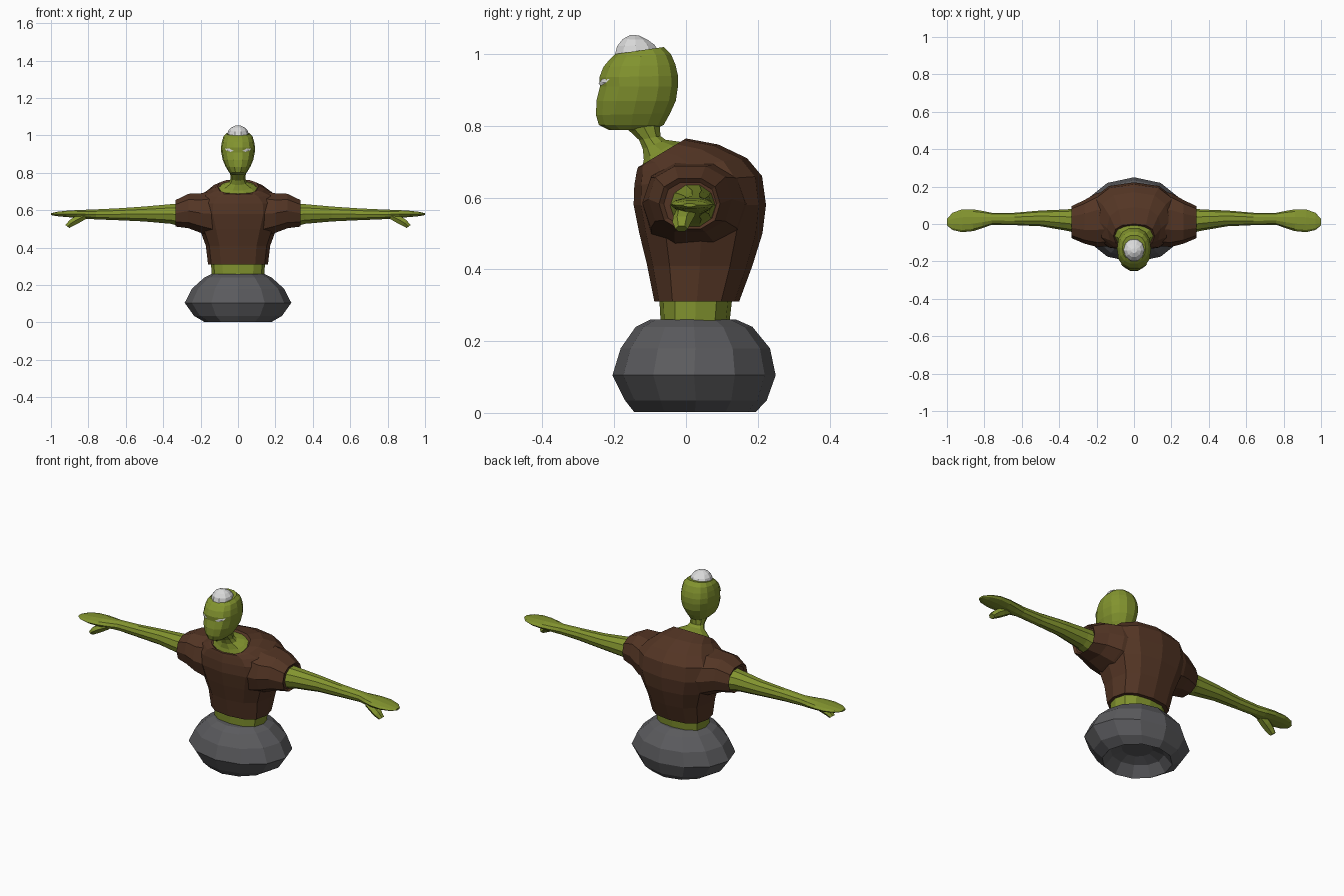
import bpy, bmesh, math
from mathutils import Vector
from mathutils.bvhtree import BVHTree


def material(name, rgb):
    m = bpy.data.materials.new(name)
    m.diffuse_color = (*rgb, 1)
    return m


GREEN = material("green skin", (0.225, 0.295, 0.028))
BROWN = material("brown cloth", (0.088, 0.036, 0.018))
GREY = material("grey stone", (0.105, 0.105, 0.112))
WHITE = material("pale hair", (0.70, 0.70, 0.70))


def loft(name, rings, mat, mirror=False):
    """Skin a list of equal-length point rings and cap both ends."""
    bm = bmesh.new()
    loops = [[bm.verts.new(p) for p in r] for r in rings]
    n = len(loops[0])
    for a, b in zip(loops, loops[1:]):
        for i in range(n):
            j = (i + 1) % n
            bm.faces.new((a[i], a[j], b[j], b[i]))
    bm.faces.new(loops[0][::-1])
    bm.faces.new(loops[-1])
    bmesh.ops.recalc_face_normals(bm, faces=bm.faces)
    return finish(name, bm, mat, mirror)


def finish(name, bm, mat, mirror=False):
    me = bpy.data.meshes.new(name)
    bm.to_mesh(me)
    bm.free()
    me.materials.append(mat)
    ob = bpy.data.objects.new(name, me)
    bpy.context.collection.objects.link(ob)
    if mirror:
        ob.modifiers.new("mirror", 'MIRROR')
    return ob


def curve(t, p):
    """Point on a unit superellipse; p below 1 is boxier."""
    c, s = math.cos(t), math.sin(t)
    return math.copysign(abs(c) ** p, c), math.copysign(abs(s) ** p, s)


def level(rx, yf, zf, yb, zb, n=12, p=1.0):
    """Ring around z, from front point (yf, zf) to back point (yb, zb)."""
    pts = []
    for i in range(n):
        c, s = curve(2 * math.pi * i / n, p)
        k = (s + 1) / 2
        pts.append((rx * c, yf + (yb - yf) * k, zf + (zb - zf) * k))
    return pts


def section(x, y0, y1, z0, z1, n=10, p=1.0, lean=0.0):
    """Ring around x, filling a y and z range."""
    pts = []
    for i in range(n):
        c, s = curve(2 * math.pi * i / n, p)
        pts.append((x + lean * s, (y0 + y1) / 2 + c * (y1 - y0) / 2,
                    (z0 + z1) / 2 + s * (z1 - z0) / 2))
    return pts


# Rounded base with a hollow underside
loft("base", [level(rx, a, z, b, z) for rx, a, b, z in (
    (0.08, -0.05, 0.10, 0.075), (0.14, -0.10, 0.15, 0.055),
    (0.18, -0.145, 0.195, 0.003), (0.235, -0.17, 0.225, 0.035),
    (0.285, -0.205, 0.25, 0.105), (0.247, -0.182, 0.234, 0.18),
    (0.18, -0.14, 0.185, 0.24), (0.14, -0.10, 0.14, 0.26))], GREY)

# Waist between base and shirt
loft("waist", [level(0.14, -0.07, 0.24, 0.12, 0.24, p=0.8),
               level(0.145, -0.075, 0.33, 0.13, 0.33, p=0.8)], GREEN)

# Shirt body, leaning forward into a tilted neckline
loft("shirt", [level(*r, p=0.8) for r in (
    (0.160, -0.088, 0.31, 0.148, 0.31), (0.172, -0.108, 0.41, 0.185, 0.41),
    (0.205, -0.130, 0.50, 0.213, 0.50), (0.235, -0.146, 0.58, 0.223, 0.58),
    (0.230, -0.144, 0.635, 0.212, 0.66), (0.190, -0.138, 0.67, 0.170, 0.71),
    (0.145, -0.134, 0.685, 0.09, 0.748), (0.110, -0.128, 0.688, 0.0, 0.765),
    (0.095, -0.120, 0.680, -0.015, 0.745))], BROWN)

# Sleeves
loft("sleeve", [section(*r, p=0.85) for r in (
    (0.10, -0.12, 0.18, 0.44, 0.715), (0.20, -0.122, 0.165, 0.475, 0.695),
    (0.265, -0.105, 0.128, 0.50, 0.692), (0.335, -0.075, 0.095, 0.51, 0.657),
    (0.325, -0.062, 0.085, 0.52, 0.645))], BROWN, True)

# Arms ending in flat hands
loft("arm", [section(*r) for r in (
    (0.30, -0.05, 0.085, 0.51, 0.64), (0.36, -0.036, 0.078, 0.525, 0.635),
    (0.50, -0.012, 0.072, 0.538, 0.622), (0.64, -0.006, 0.06, 0.545, 0.612),
    (0.76, -0.004, 0.06, 0.55, 0.606), (0.81, -0.022, 0.07, 0.553, 0.604),
    (0.86, -0.038, 0.078, 0.558, 0.602), (0.92, -0.044, 0.078, 0.563, 0.598),
    (0.97, -0.032, 0.06, 0.568, 0.592), (1.0, -0.008, 0.028, 0.574, 0.584))],
    GREEN, True)

# Thumbs hanging under the palms
loft("thumb", [section(*r, n=6, lean=0.012) for r in (
    (0.82, -0.025, 0.03, 0.553, 0.585), (0.86, -0.035, 0.025, 0.53, 0.57),
    (0.89, -0.038, 0.015, 0.515, 0.55), (0.912, -0.03, 0.005, 0.504, 0.522))],
    GREEN, True)

# Neck flaring into the neckline
loft("neck", [level(*r, n=10) for r in (
    (0.108, -0.125, 0.680, 0.0, 0.755), (0.088, -0.120, 0.705, -0.022, 0.758),
    (0.050, -0.122, 0.735, -0.055, 0.762), (0.040, -0.132, 0.760, -0.070, 0.772),
    (0.042, -0.165, 0.790, -0.070, 0.805))], GREEN)

# Head with flat face and heavy brow
head = loft("head", [level(*r, n=14, p=0.85) for r in (
    (0.032, -0.215, 0.788, -0.09, 0.788), (0.048, -0.245, 0.803, -0.06, 0.803),
    (0.066, -0.253, 0.830, -0.042, 0.835), (0.082, -0.252, 0.870, -0.026, 0.87),
    (0.090, -0.242, 0.910, -0.020, 0.91), (0.091, -0.244, 0.935, -0.020, 0.94),
    (0.086, -0.232, 0.965, -0.027, 0.97), (0.078, -0.212, 0.988, -0.040, 1.0),
    (0.062, -0.198, 1.0, -0.060, 1.02))], GREEN)

# Hair cap
loft("hair", [level(*r, n=10) for r in (
    (0.058, -0.203, 0.99, -0.075, 1.012), (0.053, -0.195, 1.022, -0.085, 1.026),
    (0.038, -0.178, 1.042, -0.105, 1.04), (0.015, -0.155, 1.054, -0.13, 1.052))], WHITE)

# Slanted eyes laid onto the face
bm = bmesh.new()
bm.from_mesh(head.data)
tree = BVHTree.FromBMesh(bm)
bm.free()
bm = bmesh.new()
outline = ((0.022, 0.917), (0.040, 0.912), (0.062, 0.920),
           (0.070, 0.931), (0.045, 0.930))
pts = [tree.ray_cast(Vector((x, -1, z)), Vector((0, 1, 0)))[0] for x, z in outline]
centre = sum(pts, Vector()) / len(pts)
rim = [bm.verts.new(p + Vector((0.001, -0.004, 0))) for p in pts]
hub = bm.verts.new(centre + Vector((0.001, -0.008, 0)))
for i in range(len(rim)):
    bm.faces.new((hub, rim[i], rim[(i + 1) % len(rim)]))
finish("eye", bm, WHITE, True)
